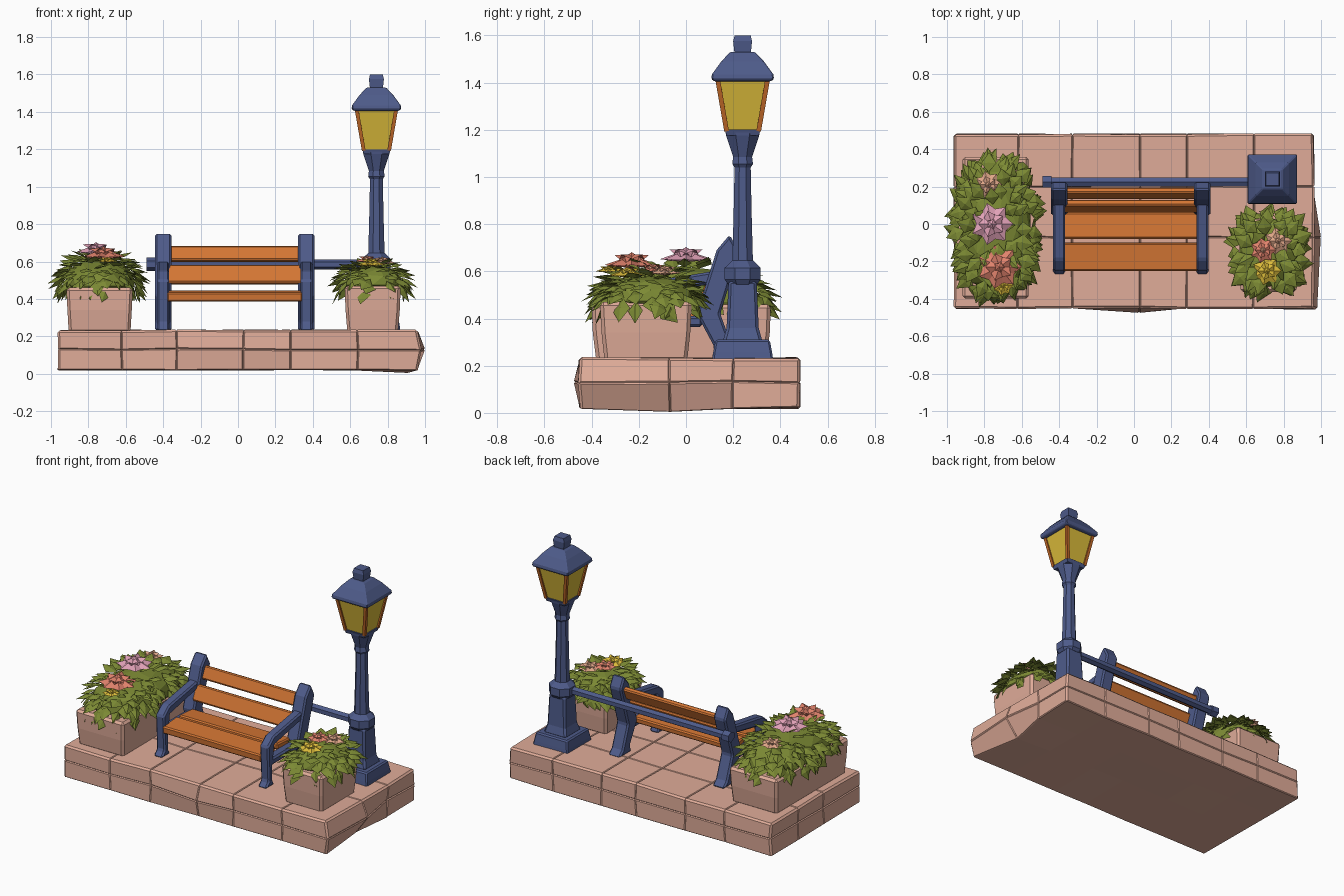
import bpy, bmesh, math, random
from mathutils import Vector

if "Cube" in bpy.data.objects:
    bpy.data.objects.remove(bpy.data.objects["Cube"])

random.seed(7)


def material(name, rgb):
    m = bpy.data.materials.new(name)
    m.diffuse_color = [(c / 255 / 12.92 if c < 11 else ((c / 255 + 0.055) / 1.055) ** 2.4) for c in rgb] + [1]
    m.use_nodes = True
    m.node_tree.nodes["Principled BSDF"].inputs["Base Color"].default_value = m.diffuse_color
    return m


STONE = material("pink stone", (224, 172, 153))
NAVY = material("navy metal", (78, 91, 138))
WOOD = material("orange wood", (212, 118, 52))
LEAF = material("leaf green", (124, 138, 52))
GLASS = material("yellow glass", (218, 186, 58))
FRAME = material("lantern bar orange", (192, 104, 40))
PINK = material("flower pink", (224, 160, 182))
CORAL = material("flower coral", (224, 130, 108))
PEACH = material("flower peach", (222, 165, 135))


def finish(name, bm, mat, bevel=0):
    bmesh.ops.recalc_face_normals(bm, faces=bm.faces)
    me = bpy.data.meshes.new(name)
    bm.to_mesh(me)
    bm.free()
    me.materials.append(mat)
    ob = bpy.data.objects.new(name, me)
    bpy.context.collection.objects.link(ob)
    if bevel:
        b = ob.modifiers.new("bevel", 'BEVEL')
        b.width, b.segments = bevel, 1
    return ob


def loft(name, cx, cy, rings, sides, mat, bevel=0):
    """Stack of rings (z, half x, half y); 4 sides gives a tapered box."""
    bm = bmesh.new()
    k, loops = 1 / math.cos(math.pi / sides), []
    for z, hx, hy in rings:
        loops.append([bm.verts.new((cx + hx * k * math.cos((i + .5) * math.tau / sides),
                                    cy + hy * k * math.sin((i + .5) * math.tau / sides), z))
                      for i in range(sides)])
    for a, b in zip(loops, loops[1:]):
        for i in range(sides):
            j = (i + 1) % sides
            bm.faces.new((a[i], a[j], b[j], b[i]))
    bm.faces.new(loops[0])
    bm.faces.new(loops[-1])
    return finish(name, bm, mat, bevel)


def side_plate(name, pts, x, half, mat, bevel=0.01):
    """Extrude a (y, z) outline along x."""
    bm = bmesh.new()
    f = bm.faces.new([bm.verts.new((x - half, y, z)) for y, z in pts])
    r = bmesh.ops.extrude_face_region(bm, geom=[f])
    bmesh.ops.translate(bm, vec=(2 * half, 0, 0), verts=[v for v in r["geom"] if isinstance(v, bmesh.types.BMVert)])
    return finish(name, bm, mat, bevel)


def beam(name, p, q, r, mat, sides=4):
    p, q = Vector(p), Vector(q)
    bm = bmesh.new()
    bmesh.ops.create_cone(bm, cap_ends=True, segments=sides, radius1=r, radius2=r, depth=(q - p).length)
    ob = finish(name, bm, mat)
    ob.location = (p + q) / 2
    ob.rotation_euler = (q - p).to_track_quat('Z', 'Y').to_euler()
    return ob


# Stone slab: cut into paving blocks, each face slightly raised
bm = bmesh.new()
bmesh.ops.create_cube(bm, size=1)
for v in bm.verts:
    v.co = (v.co.x * 1.91, v.co.y * 0.92 + 0.015, v.co.z * 0.207 + 0.1235)
cuts = [((x, 0, 0), (1, 0, 0)) for x in (-0.62, -0.33, 0.03, 0.28, 0.64)]
cuts += [((0, y, 0), (0, 1, 0)) for y in (-0.07, 0.2)] + [((0, 0, 0.13), (0, 0, 1))]
for co, no in cuts:
    bmesh.ops.bisect_plane(bm, geom=bm.verts[:] + bm.edges[:] + bm.faces[:], plane_co=co, plane_no=no)
for v in bm.verts:
    v.co += Vector([random.uniform(-0.004, 0.004) for _ in range(3)])
for target, move in (((0.96, -0.07, 0.13), (0.035, 0, 0)), ((0.96, -0.45, 0.13), (0.02, -0.005, 0)),
                     ((0.03, -0.45, 0.13), (0, -0.022, 0)), ((0.96, -0.07, 0.02), (-0.05, 0, -0.018))):
    min(bm.verts, key=lambda v: (v.co - Vector(target)).length).co += Vector(move)
bmesh.ops.recalc_face_normals(bm, faces=bm.faces)
bmesh.ops.inset_individual(bm, faces=[f for f in bm.faces if f.normal.z > -0.5], thickness=0.007, depth=0.006)
finish("stone_slab", bm, STONE)

# Planters
loft("left_planter", -0.74, -0.02, [(0.22, .165, .36), (0.34, .172, .375), (0.46, .178, .38)], 4, STONE, 0.015)
loft("right_planter", 0.72, -0.17, [(0.22, .135, .175), (0.34, .145, .188), (0.47, .15, .195)], 4, STONE, 0.015)


def blade(bm, p, d, n, length, width, lift=0.012):
    """Folded pointed leaf or petal."""
    s = d.cross(n).normalized()
    mid = p + d * length * 0.45
    a, t, m = bm.verts.new(p), bm.verts.new(p + d * length), bm.verts.new(mid + n * lift)
    l, r = bm.verts.new(mid + s * width), bm.verts.new(mid - s * width)
    for f in ((a, l, m), (l, t, m), (t, r, m), (r, a, m)):
        bm.faces.new(f)


def bush(name, c, size, count):
    c, size = Vector(c), Vector(size)

    def boxy(v):
        return Vector([math.copysign(abs(k) ** e, k) * s for k, s, e in zip(v, size, (.8, .8, 1))])
    # Rounded core
    bm = bmesh.new()
    bmesh.ops.create_icosphere(bm, subdivisions=2, radius=1)
    for v in bm.verts:
        v.co = c + boxy(Vector((v.co.x, v.co.y, max(v.co.z, -0.15)))) * 0.95
    finish(name + "_core", bm, LEAF)
    # Leaves on a spiral over the dome
    bm = bmesh.new()
    for i in range(count):
        z = 1 - 1.1 * (i + .5) / count
        a = i * 2.39996 + random.uniform(-.2, .2)
        h = math.sqrt(1 - z * z)
        u = Vector((h * math.cos(a), h * math.sin(a), z))
        n = Vector((u.x / size.x, u.y / size.y, u.z / size.z)).normalized()
        out = Vector((math.cos(a + random.uniform(-.6, .6)), math.sin(a + random.uniform(-.6, .6)), -0.55))
        out = (out - n * out.dot(n)).normalized()
        d = (out + n * random.uniform(0.25, 0.75)).normalized()
        blade(bm, c + boxy(u) * 0.93, d, (n - d * n.dot(d)).normalized(),
              random.uniform(.085, .125), random.uniform(.032, .046))
    finish(name + "_leaves", bm, LEAF)


bush("left_bush", (-0.74, -0.02, 0.47), (0.205, 0.365, 0.16), 170)
bush("right_bush", (0.72, -0.15, 0.475), (0.17, 0.195, 0.11), 90)


def flower(name, p, r, mat, heart):
    """Two rings of cupped petals around a small heart."""
    p, bm = Vector(p), bmesh.new()
    for k, (count, rise, size) in enumerate(((7, 0.1, 1.0), (5, 0.55, 0.72))):
        for i in range(count):
            a = (i + k * .5) * math.tau / count
            d = Vector((math.cos(a), math.sin(a), rise)).normalized()
            n = Vector((-math.cos(a) * rise, -math.sin(a) * rise, 1)).normalized()
            blade(bm, p + Vector((0, 0, k * r * .1)), d, n, r * size, r * .5 * size, r * .25)
    finish(name, bm, mat)
    bm = bmesh.new()
    bmesh.ops.create_icosphere(bm, subdivisions=1, radius=r * .3)
    bmesh.ops.translate(bm, verts=bm.verts, vec=p + Vector((0, 0, r * .25)))
    finish(name + "_heart", bm, heart)


flower("pink_flower", (-0.76, 0.0, 0.64), 0.115, PINK, PINK)
flower("coral_flower", (-0.72, -0.23, 0.615), 0.12, CORAL, CORAL)
flower("small_yellow_flower", (-0.70, -0.33, 0.595), 0.055, GLASS, GLASS)
flower("peach_flower", (-0.78, 0.21, 0.605), 0.075, PEACH, PEACH)
flower("front_yellow_flower", (0.71, -0.25, 0.575), 0.08, GLASS, GLASS)
flower("right_peach_flower", (0.77, -0.09, 0.585), 0.075, PEACH, PEACH)
flower("right_coral_flower", (0.69, -0.14, 0.595), 0.07, CORAL, PEACH)

# Bench end frames: leaning back post, front leg with arm and seat bar
POST = [(.11, .23), (.24, .23), (.2, .27), (.145, .42), (.225, .68), (.185, .755), (.13, .69), (.045, .42), (.12, .28)]
ARM = [(-.275, .23), (-.18, .23), (-.2, .27), (-.2, .365), (.07, .365), (.07, .41), (-.19, .41), (-.18, .49),
       (.12, .55), (.14, .605), (-.19, .55), (-.25, .5), (-.24, .27)]
for side, x in (("left", -0.40), ("right", 0.365)):
    side_plate(side + "_bench_post", POST, x, 0.044, NAVY)
    side_plate(side + "_bench_arm", ARM, x, 0.032, NAVY)

# Bench slats: (y, z, depth, thickness, tilt)
for name, y, z, w, t, tilt in (("front_seat_slat", -.175, .415, .15, .05, 4), ("rear_seat_slat", -.01, .42, .14, .04, -4),
                               ("lower_back_slat", .095, .53, .105, .035, 66), ("upper_back_slat", .165, .64, .085, .035, 66)):
    a = math.radians(tilt)
    dy, dz = math.cos(a), math.sin(a)
    pts = [(y + u * w / 2 * dy - v * t / 2 * dz, z + u * w / 2 * dz + v * t / 2 * dy)
           for u, v in ((-1, -1), (1, -1), (1, 1), (-1, 1))]
    side_plate(name, pts, -0.018, 0.362, WOOD, 0.008)

# Rear rail from the bench to the lamp
beam("rail", (-0.46, 0.225, 0.585), (0.72, 0.225, 0.585), 0.027, NAVY, 6)
beam("rail_end", (-0.49, 0.225, 0.585), (-0.44, 0.225, 0.585), 0.036, NAVY, 6)

# Lamp post
LX, LY = 0.74, 0.24


def lamp(name, prof, sides, mat, bevel=0):
    return loft(name, LX, LY, [(z, h, h) for z, h in prof], sides, mat, bevel)


lamp("lamp_foot", [(.22, .13), (.255, .125), (.31, .115)], 4, NAVY, 0.008)
lamp("lamp_pedestal", [(.30, .085), (.36, .068), (.56, .06)], 4, NAVY, 0.012)
lamp("lamp_collar", [(.545, .062), (.565, .076), (.615, .076), (.645, .045)], 8, NAVY)
lamp("lamp_shaft", [(.63, .044), (.85, .038), (1.05, .034)], 8, NAVY)
lamp("lamp_neck", [(1.04, .034), (1.055, .044), (1.085, .04), (1.175, .07), (1.2, .074)], 8, NAVY)

# Lantern: glass, corner bars, roof and finial
lamp("lantern_sill", [(1.175, .068), (1.2, .076)], 4, NAVY)
lamp("lantern_glass", [(1.195, .068), (1.415, .108)], 4, GLASS)
for sx in (-1, 1):
    for sy in (-1, 1):
        beam("lantern_bar", (LX + sx * .068, LY + sy * .068, 1.195),
             (LX + sx * .106, LY + sy * .106, 1.415), 0.014, FRAME)
lamp("lantern_roof", [(1.405, .12), (1.415, .133), (1.435, .13), (1.49, .09), (1.53, .052)], 4, NAVY, 0.005)
finial = lamp("lantern_finial", [(1.52, .034), (1.575, .04), (1.6, .034)], 4, NAVY)
